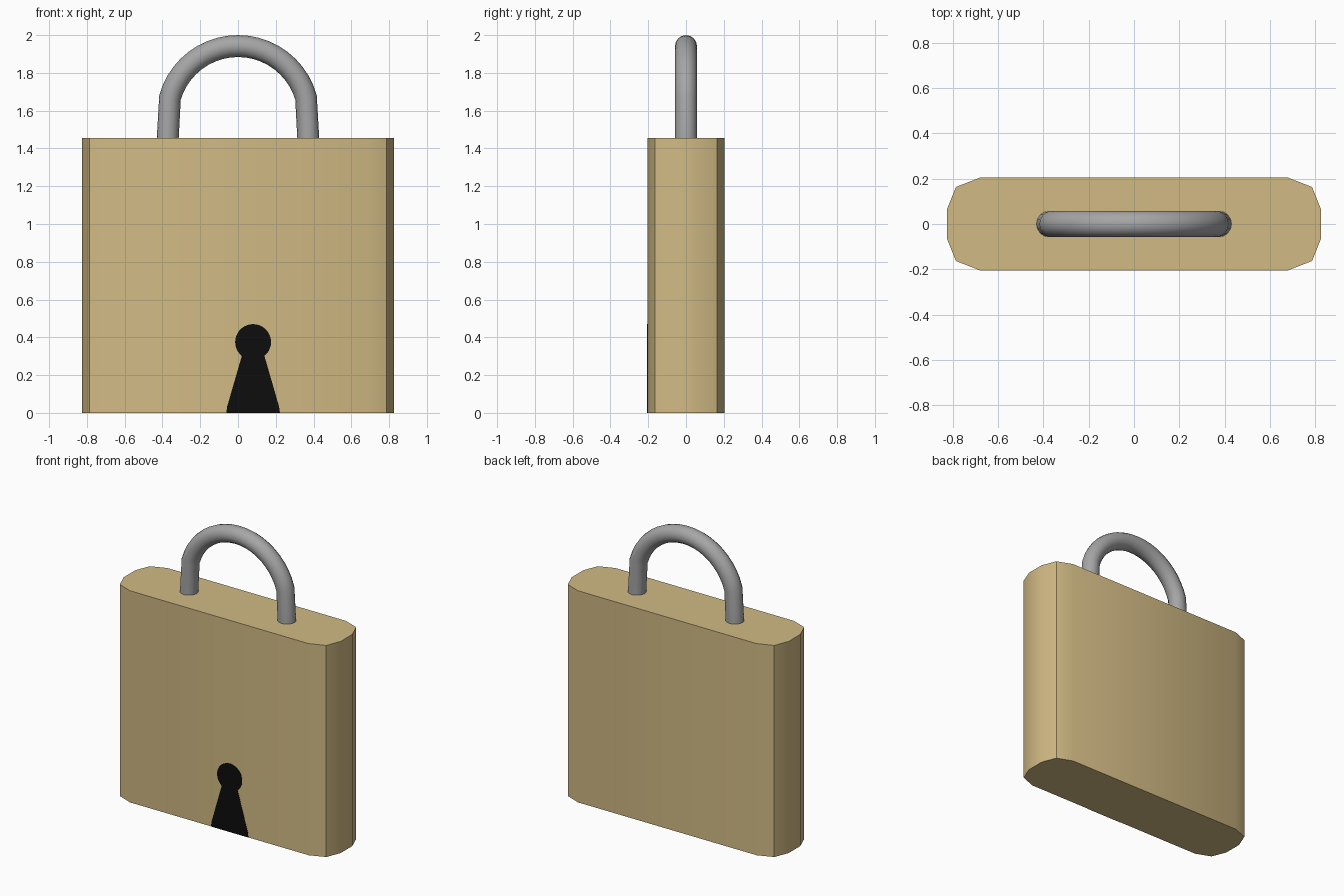
import bpy, bmesh, math
from mathutils import Vector

if "Cube" in bpy.data.objects:
    bpy.data.objects.remove(bpy.data.objects["Cube"])


def material(name, rgb):
    m = bpy.data.materials.new(name)
    m.diffuse_color = (*rgb, 1)
    m.use_nodes = True
    m.node_tree.nodes["Principled BSDF"].inputs["Base Color"].default_value = m.diffuse_color
    return m


def finish(name, bm, mat, smooth_angle=None):
    bmesh.ops.recalc_face_normals(bm, faces=bm.faces[:])
    me = bpy.data.meshes.new(name)
    bm.to_mesh(me)
    bm.free()
    me.materials.append(mat)
    ob = bpy.data.objects.new(name, me)
    bpy.context.collection.objects.link(ob)
    if smooth_angle:
        bpy.ops.object.select_all(action='DESELECT')
        ob.select_set(True)
        bpy.context.view_layer.objects.active = ob
        bpy.ops.object.shade_smooth_by_angle(angle=math.radians(smooth_angle))
    return ob


def prism(name, outline, offset, mat, smooth_angle=None):
    """Extrude a flat outline of 3D points along offset."""
    bm = bmesh.new()
    face = bm.faces.new([bm.verts.new(p) for p in outline])
    ext = bmesh.ops.extrude_face_region(bm, geom=[face], use_keep_orig=True)
    verts = [g for g in ext["geom"] if isinstance(g, bmesh.types.BMVert)]
    bmesh.ops.translate(bm, verts=verts, vec=offset)
    return finish(name, bm, mat, smooth_angle)


brass = material("brass", (0.64, 0.49, 0.23))
steel = material("steel grey", (0.38, 0.38, 0.38))
black = material("keyhole black", (0.004, 0.004, 0.004))

# Body: slab with faceted rounded ends
BODY_TOP, HALF_DEPTH = 1.455, 0.204
end = [(0.825, 0.063), (0.785, 0.163), (0.68, HALF_DEPTH)]
right = [(x, -y) for x, y in reversed(end)] + end
outline = right + [(-x, -y) for x, y in right]
prism("lock_body", [(x, y, 0) for x, y in outline], (0, 0, BODY_TOP), brass, 30)

# Keyhole: thin plate on the front, round top with a flared skirt
cx, cz, r, neck = 0.08, 0.375, 0.095, 0.06
a0 = -math.acos(neck / r)
a1 = math.pi - a0
hole = [(cx + 0.142, 0), (cx + 0.137, 0.035)]
hole += [(cx + r * math.cos(a), cz + r * math.sin(a))
         for a in (a0 + (a1 - a0) * i / 28 for i in range(29))]
hole += [(cx - 0.137, 0.035), (cx - 0.142, 0)]
prism("keyhole", [(x, -HALF_DEPTH + 0.001, z) for x, z in hole], (0, -0.003, 0), black)

# Shackle: round bar swept along two slightly splayed legs and an arc
R, ARC_Z, BAR, SIDES, STEPS = 0.374, 1.568, 0.058, 16, 20
start = math.radians(15.7)
path = [Vector((0.373, 0, BODY_TOP - 0.02))]
for i in range(STEPS + 1):
    a = start + (math.pi - 2 * start) * i / STEPS
    path.append(Vector((R * math.cos(a), 0, ARC_Z + R * math.sin(a))))
path.append(Vector((-0.373, 0, BODY_TOP - 0.02)))

bm = bmesh.new()
rings = []
for i, p in enumerate(path):
    tangent = (path[min(i + 1, len(path) - 1)] - path[max(i - 1, 0)]).normalized()
    if 0 < i < len(path) - 1:
        tangent = ((path[i + 1] - p).normalized() + (p - path[i - 1]).normalized()).normalized()
    side = Vector((0, 1, 0))
    out = side.cross(tangent)
    rings.append([bm.verts.new(p + BAR * (out * math.cos(t) + side * math.sin(t)))
                  for t in (2 * math.pi * k / SIDES for k in range(SIDES))])
for a, b in zip(rings, rings[1:]):
    for k in range(SIDES):
        n = (k + 1) % SIDES
        bm.faces.new((a[k], a[n], b[n], b[k]))
bm.faces.new(rings[0])
bm.faces.new(rings[-1])
finish("shackle", bm, steel, 40)
